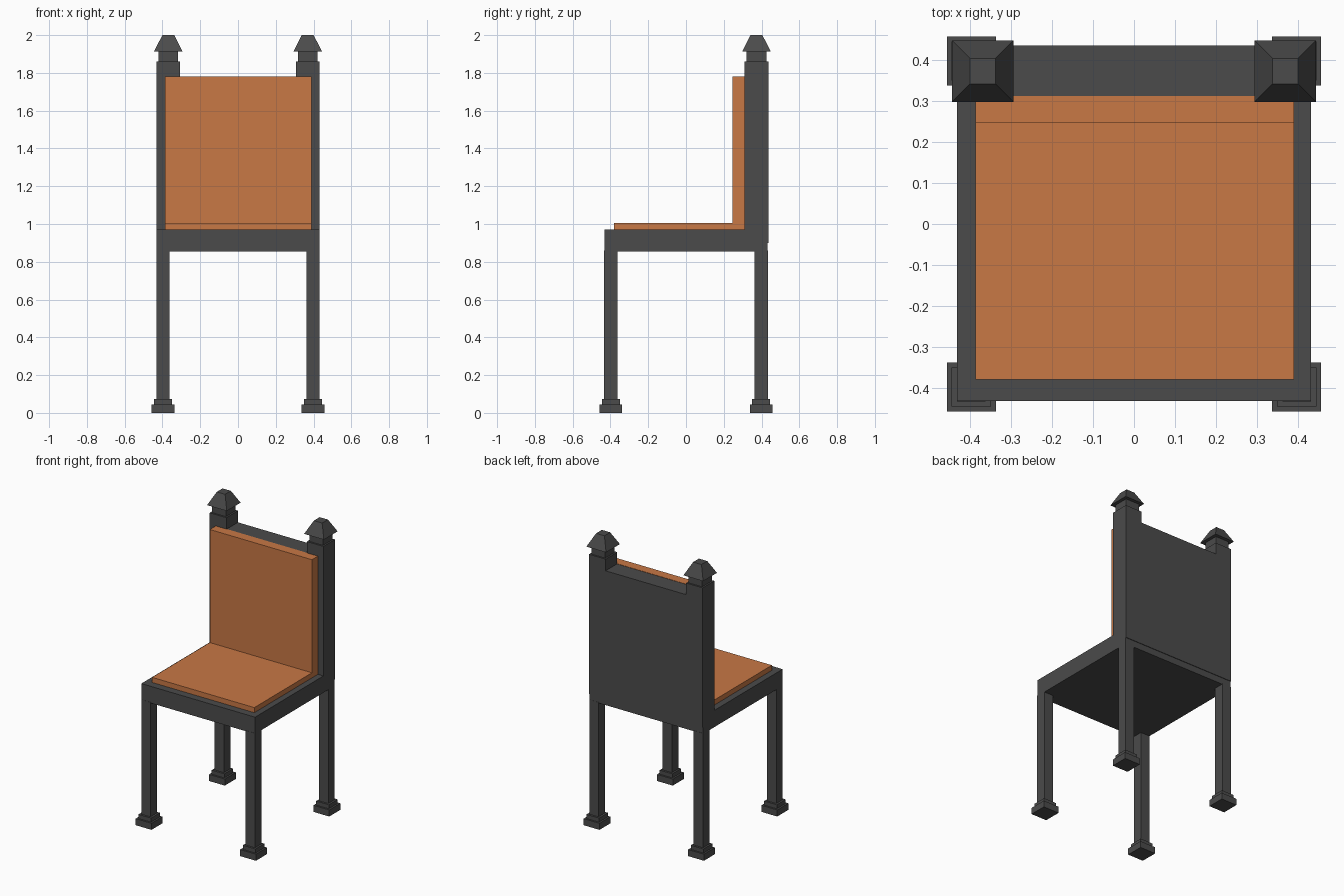
import bpy
import bmesh

cube = bpy.data.objects.get("Cube")
if cube:
    bpy.data.objects.remove(cube, do_unlink=True)


def make_material(name, rgb):
    mat = bpy.data.materials.new(name)
    mat.use_nodes = True
    colour = (*rgb, 1)
    mat.diffuse_color = colour
    mat.node_tree.nodes["Principled BSDF"].inputs["Base Color"].default_value = colour
    return mat


frame = make_material("charcoal frame", (0.07, 0.07, 0.07))
fabric = make_material("orange fabric", (0.578, 0.188, 0.06))


def box(name, x, y, z, mat, top_scale=1):
    """Box from (min, max) ranges, with an optional tapered top."""
    bm = bmesh.new()
    bmesh.ops.create_cube(bm, size=1)
    for v in bm.verts:
        s = top_scale if v.co.z > 0 else 1
        v.co = ((x[0] + x[1]) / 2 + v.co.x * s * (x[1] - x[0]),
                (y[0] + y[1]) / 2 + v.co.y * s * (y[1] - y[0]),
                z[0] if v.co.z < 0 else z[1])
    mesh = bpy.data.meshes.new(name)
    bm.to_mesh(mesh)
    bm.free()
    mesh.materials.append(mat)
    obj = bpy.data.objects.new(name, mesh)
    bpy.context.collection.objects.link(obj)
    return obj


def post(name, cx, cy, half, z, top_scale=1):
    """Square block centred on a point."""
    return box(name, (cx - half, cx + half), (cy - half, cy + half), z, frame, top_scale)


# Seat frame and solid back
W = 0.432
box("seat_frame", (-W, W), (-W, W), (0.855, 0.97), frame)
box("back_panel", (-W, W), (0.31, W + 0.004), (0.9, 1.78), frame)

# Cushions
box("seat_cushion", (-0.387, 0.39), (-0.38, 0.312), (0.965, 1.005), fabric)
box("back_cushion", (-0.387, 0.39), (0.246, 0.312), (0.97, 1.782), fabric)

for side, sx in (("left", 1), ("right", -1)):
    # Legs with stepped feet
    for end, sy in (("front", -1), ("back", 1)):
        name = end + "_" + side
        cx, cy = sx * 0.397, sy * 0.398
        post(name + "_leg", cx, cy, 0.035, (0.07, 0.86))
        post(name + "_foot_step", cx, cy, 0.048, (0.04, 0.073))
        post(name + "_foot", cx, cy, 0.06, (0, 0.045))

    # Back posts with necks and tapered finials
    cx, cy = sx * 0.369, 0.373
    post(side + "_back_post", cx, cy, 0.063, (0.97, 1.86))
    post(side + "_finial_neck", cx, cy, 0.052, (1.855, 1.918))
    post(side + "_finial_cap", cx, cy, 0.075, (1.914, 2.0), 0.42)
